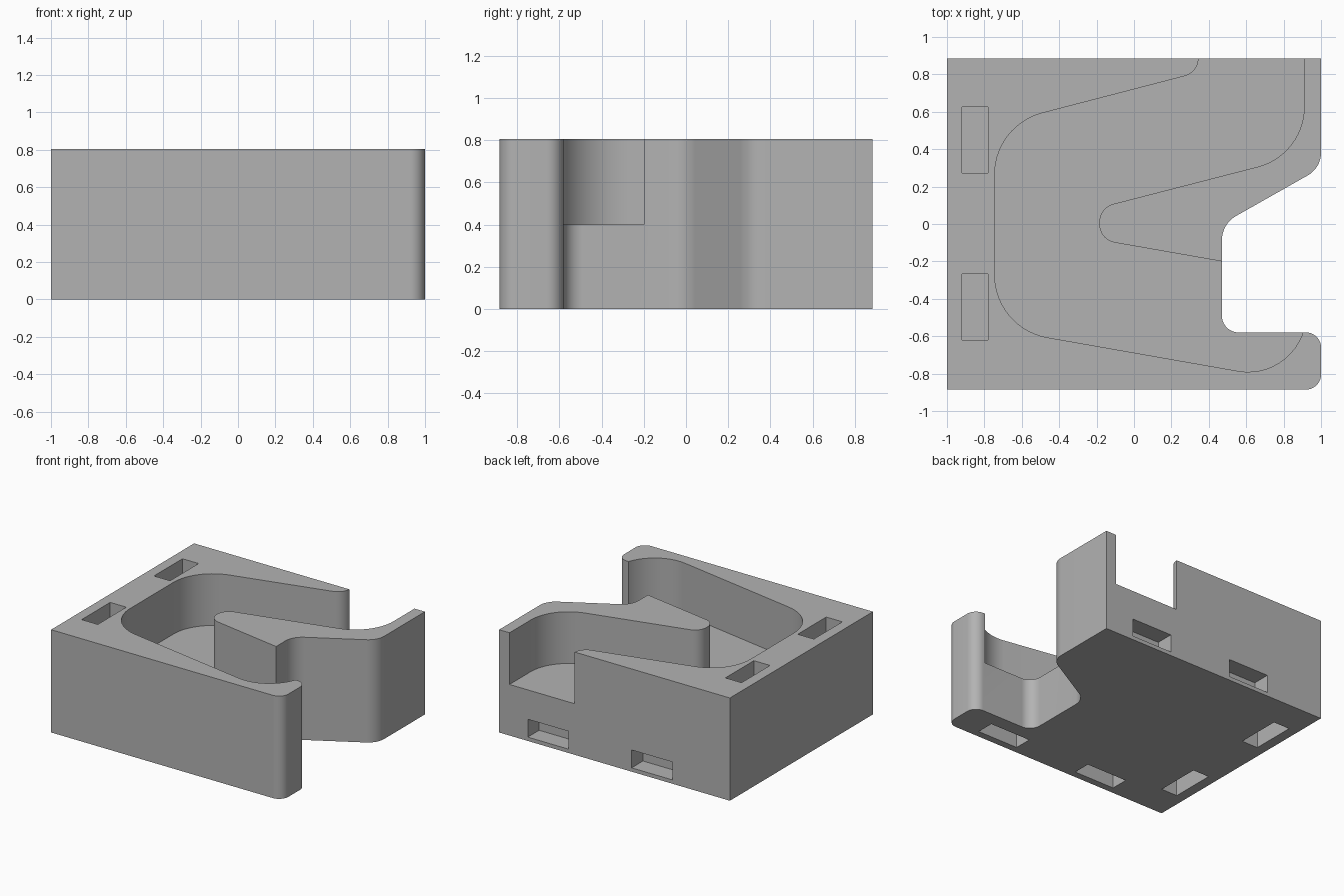
import bpy
import bmesh
import math
from mathutils import Vector

if "Cube" in bpy.data.objects:
    bpy.data.objects.remove(bpy.data.objects["Cube"], do_unlink=True)

HEIGHT, HALF_Y, FLOOR = 0.805, 0.885, 0.4

grey = bpy.data.materials.new("mid_grey")
grey.use_nodes = True
colour = (0.45, 0.45, 0.45, 1)
grey.diffuse_color = colour
grey.node_tree.nodes["Principled BSDF"].inputs["Base Color"].default_value = colour


def rounded(corners, steps=14):
    """Turn (x, y, radius) corners into an outline with tangent arcs."""
    outline = []
    for i, (x, y, r) in enumerate(corners):
        p = Vector((x, y))
        if r == 0:
            outline.append(p)
            continue
        a = (Vector(corners[i - 1][:2]) - p).normalized()
        b = (Vector(corners[(i + 1) % len(corners)][:2]) - p).normalized()
        half = a.angle(b) / 2
        centre = p + (a + b).normalized() * r / math.sin(half)
        start = p + a * r / math.tan(half) - centre
        end = p + b * r / math.tan(half) - centre
        sweep = math.atan2(start.cross(end), start.dot(end))
        for k in range(steps + 1):
            t = sweep * k / steps
            c, s = math.cos(t), math.sin(t)
            outline.append(centre + Vector((start.x * c - start.y * s,
                                            start.x * s + start.y * c)))
    return outline


def make_object(name, bm):
    bmesh.ops.recalc_face_normals(bm, faces=bm.faces)
    mesh = bpy.data.meshes.new(name)
    bm.to_mesh(mesh)
    bm.free()
    mesh.materials.append(grey)
    obj = bpy.data.objects.new(name, mesh)
    bpy.context.collection.objects.link(obj)
    return obj


def prism(name, corners, z0, z1):
    bm = bmesh.new()
    face = bm.faces.new([bm.verts.new((p.x, p.y, z0)) for p in rounded(corners)])
    top = bmesh.ops.extrude_face_region(bm, geom=[face])["geom"]
    verts = [v for v in top if isinstance(v, bmesh.types.BMVert)]
    bmesh.ops.translate(bm, verts=verts, vec=(0, 0, z1 - z0))
    return make_object(name, bm)


# Block outline with the notch in its left side
body = prism("channel_block", [
    (-1, -HALF_Y, 0), (1, -HALF_Y, 0.08), (1, -0.58, 0.08), (0.47, -0.58, 0.09),
    (0.47, 0.0, 0.15), (1, 0.3, 0.14), (1, HALF_Y, 0), (-1, HALF_Y, 0)],
    0, HEIGHT)

# Curved channel, open at the back and into the notch
channel = prism("channel_cutter", [
    (0.345, 1, 0), (0.345, 0.81, 0.1), (-0.745, 0.527, 0.34), (-0.745, -0.557, 0.34),
    (0.92, -0.85, 0.31), (0.92, -0.4, 0), (0.47, -0.2, 0), (-0.185, -0.085, 0.1),
    (-0.185, 0.088, 0.1), (0.91, 0.37, 0.33), (0.91, 1, 0)],
    FLOOR, 1)

# Shallow slots: top, underside and back
LONG, SHORT, DEEP = 0.353, 0.14, 0.14
slots = []
for y in (-0.445, 0.45):
    for z in (0, HEIGHT):
        slots.append(((-0.85, y, z), (SHORT, LONG, 2 * DEEP)))
for x in (-0.325, 0.575):
    slots.append(((x, -0.76, 0), (LONG, SHORT, 2 * DEEP)))
    slots.append(((x, HALF_Y, 0.1), (LONG, 2 * DEEP, SHORT)))
bm = bmesh.new()
for place, size in slots:
    cube = bmesh.ops.create_cube(bm, size=1)["verts"]
    bmesh.ops.scale(bm, verts=cube, vec=size)
    bmesh.ops.translate(bm, verts=cube, vec=place)
slot_cutter = make_object("slot_cutter", bm)

# Cut the channel and slots out of the block
bpy.ops.object.select_all(action="DESELECT")
bpy.context.view_layer.objects.active = body
body.select_set(True)
for cutter in (channel, slot_cutter):
    mod = body.modifiers.new(cutter.name, "BOOLEAN")
    mod.operation = "DIFFERENCE"
    mod.solver = "EXACT"
    mod.object = cutter
    bpy.ops.object.modifier_apply(modifier=mod.name)
    bpy.data.objects.remove(cutter, do_unlink=True)
bpy.ops.object.shade_smooth_by_angle(angle=math.radians(30))
